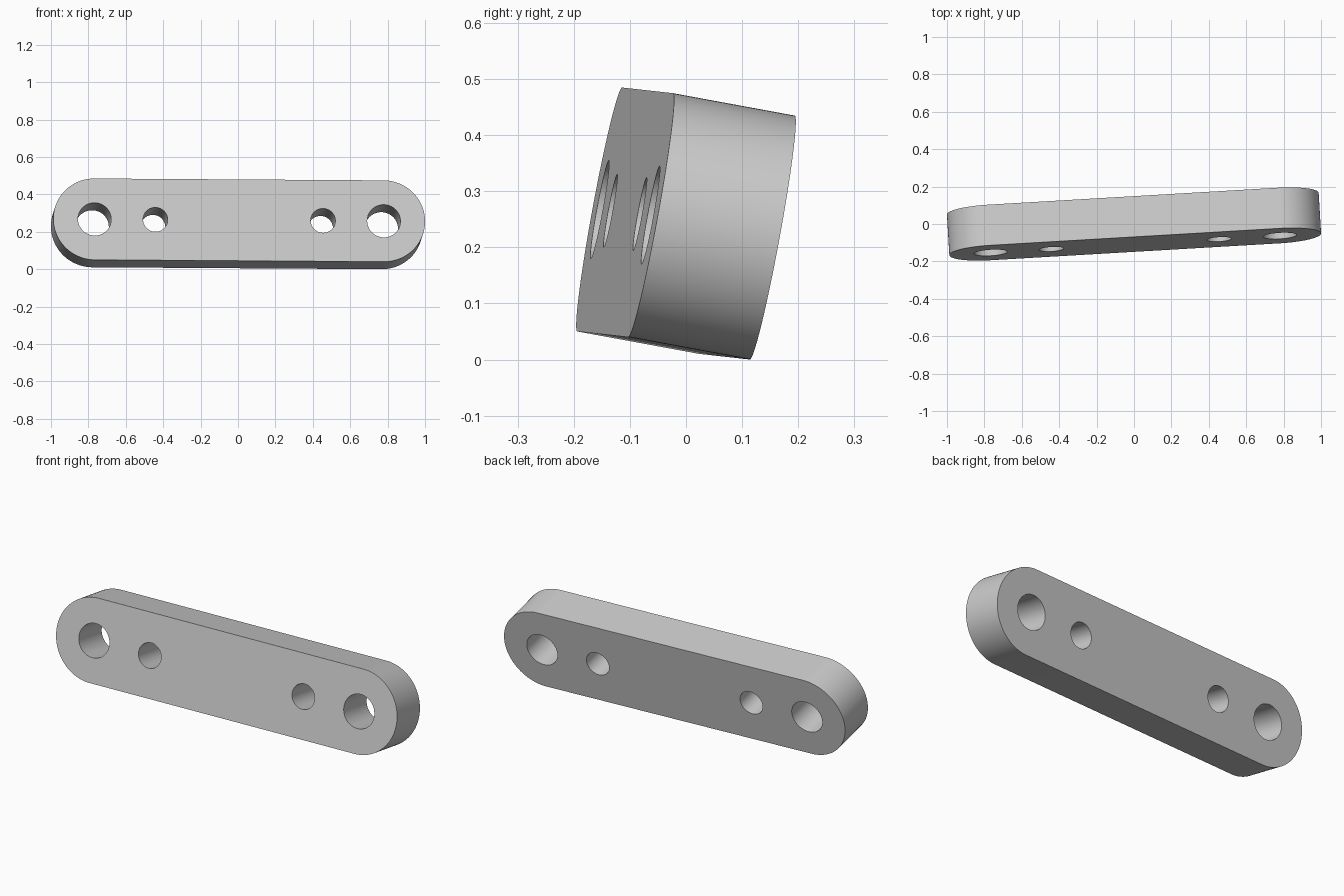
import bpy
import bmesh
from math import cos, sin, pi
from mathutils import Matrix, Vector

cube = bpy.data.objects.get("Cube")
if cube:
    bpy.data.objects.remove(cube)

RADIUS, HALF_SPAN, THICKNESS = 0.221, 0.7745, 0.221
HOLES = [(HALF_SPAN, 0.089), (0.449, 0.066)]
SEG = 64


def arc(cx, r, start, sweep, count):
    return [(cx + r * cos(start + sweep * i / count), r * sin(start + sweep * i / count))
            for i in range(count)]


def add_loop(bm, points):
    verts = [bm.verts.new((x, 0, z)) for x, z in points]
    for a, b in zip(verts, verts[1:] + verts[:1]):
        bm.edges.new((a, b))


# Rounded bar outline with mirrored pairs of holes
bm = bmesh.new()
outline = []
for cx, start in ((HALF_SPAN, -pi / 2), (-HALF_SPAN, pi / 2)):
    outline += arc(cx, RADIUS, start, pi, SEG)
    outline.append((cx, RADIUS * sin(start + pi)))
add_loop(bm, outline)
for cx, r in HOLES:
    for side in (-1, 1):
        add_loop(bm, arc(side * cx, r, 0, 2 * pi, SEG))
bmesh.ops.triangle_fill(bm, edges=bm.edges[:], use_beauty=True)

# Thicken the plate
res = bmesh.ops.extrude_face_region(bm, geom=bm.faces[:], use_keep_orig=True)
moved = [g for g in res["geom"] if isinstance(g, bmesh.types.BMVert)]
bmesh.ops.translate(bm, verts=moved, vec=(0, THICKNESS, 0))
bmesh.ops.recalc_face_normals(bm, faces=bm.faces[:])

# Tilt the link, then centre it and rest it on the ground
along = Vector((1, 0.0585, -0.0065)).normalized()
up = Vector((0, 0.181, 0.983))
up = (up - along * up.dot(along)).normalized()
back = up.cross(along)
bm.transform(Matrix((along, back, up)).transposed().to_4x4())
low = [min(v.co[i] for v in bm.verts) for i in range(3)]
high = [max(v.co[i] for v in bm.verts) for i in range(3)]
shift = Vector((-(low[0] + high[0]) / 2, -(low[1] + high[1]) / 2, -low[2]))
bmesh.ops.translate(bm, verts=bm.verts[:], vec=shift)

mesh = bpy.data.meshes.new("link_bar")
bm.to_mesh(mesh)
bm.free()
bar = bpy.data.objects.new("link_bar", mesh)
bpy.context.collection.objects.link(bar)

# Plain grey finish
grey = bpy.data.materials.new("light grey")
grey.use_nodes = True
colour = (0.6, 0.6, 0.6, 1)
grey.diffuse_color = colour
grey.node_tree.nodes["Principled BSDF"].inputs["Base Color"].default_value = colour
mesh.materials.append(grey)

# Smooth walls, crisp rims
bpy.ops.object.select_all(action="DESELECT")
bar.select_set(True)
bpy.context.view_layer.objects.active = bar
bpy.ops.object.shade_smooth_by_angle(angle=pi / 6)
